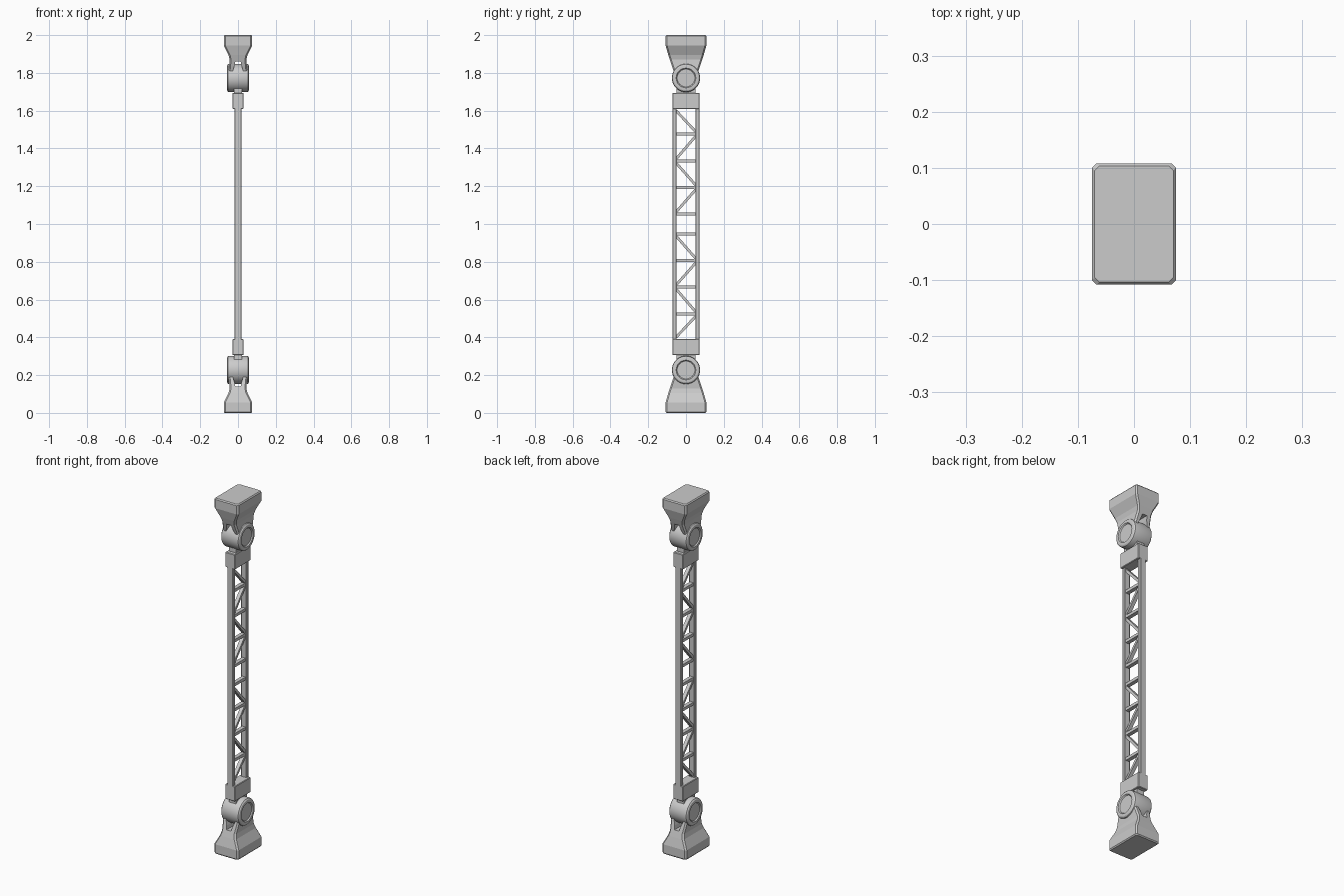
import bpy, bmesh, math
from mathutils import Matrix, Vector

cube = bpy.data.objects.get("Cube")
if cube:
    bpy.data.objects.remove(cube)

grey = bpy.data.materials.new("light grey")
grey.use_nodes = True
colour = (0.6, 0.6, 0.6, 1)
grey.diffuse_color = colour
grey.node_tree.nodes["Principled BSDF"].inputs["Base Color"].default_value = colour

# Mid-height point that the two ends mirror about
middle = bpy.data.objects.new("middle", None)
middle.location.z = 1
middle.hide_render = True
bpy.context.collection.objects.link(middle)


def make(name, bm):
    bmesh.ops.recalc_face_normals(bm, faces=bm.faces)
    mesh = bpy.data.meshes.new(name)
    bm.to_mesh(mesh)
    bm.free()
    mesh.materials.append(grey)
    ob = bpy.data.objects.new(name, mesh)
    bpy.context.collection.objects.link(ob)
    return ob


def mirror(ob, axes):
    mod = ob.modifiers.new("mirror", 'MIRROR')
    mod.use_axis = axes
    mod.mirror_object = middle
    mod.use_mirror_merge = False


def bevel(ob, width):
    mod = ob.modifiers.new("bevel", 'BEVEL')
    mod.width = width
    mod.segments = 1


def box(bm, centre, size, turn=0):
    m = Matrix.Translation(centre) @ Matrix.Rotation(turn, 4, 'X') @ Matrix.Diagonal((*size, 1))
    bmesh.ops.create_cube(bm, size=1, matrix=m)


def loft(name, sections, c=0.008):
    """Stack chamfered rectangles given as (z, half x, half y)."""
    bm = bmesh.new()
    rings = []
    for z, x, y in sections:
        outline = [(x, y - c), (x - c, y), (c - x, y), (-x, y - c),
                   (-x, c - y), (c - x, -y), (x - c, -y), (x, c - y)]
        rings.append([bm.verts.new((px, py, z)) for px, py in outline])
    for a, b in zip(rings, rings[1:]):
        for i in range(8):
            j = (i + 1) % 8
            bm.faces.new((a[i], a[j], b[j], b[i]))
    bm.faces.new(rings[0])
    bm.faces.new(rings[-1])
    return make(name, bm)


# Flared foot with a forked neck, repeated upside down at the top
foot = loft("foot", [(0, .07, .103), (.006, .075, .108), (.055, .075, .108),
                     (.105, .05, .094), (.13, .044, .086), (.19, .05, .066), (.225, .05, .05)])
slot = loft("slot_cutter", [(.14, .014, .2), (.16, .018, .2), (.19, .028, .2), (.26, .028, .2)], .001)
slot.hide_render = True
slot.hide_viewport = True
cut = foot.modifiers.new("slot", 'BOOLEAN')
cut.object = slot
cut.solver = 'EXACT'
mirror(foot, (False, False, True))

# Hinge barrel with rounded rims and recessed pin faces
PIVOT = .227
half = [(.044, .075), (.052, .073), (.057, .067), (.058, .06), (.058, .052), (.052, .047), (.052, 0)]
profile = [(-x, r) for x, r in reversed(half)] + half
bm = bmesh.new()
verts = [bm.verts.new((x, 0, PIVOT + r)) for x, r in profile]
edges = [bm.edges.new(pair) for pair in zip(verts, verts[1:])]
bmesh.ops.spin(bm, geom=verts + edges, cent=(0, 0, PIVOT), axis=(1, 0, 0),
               angle=math.tau, steps=40, use_duplicate=False)
bmesh.ops.remove_doubles(bm, verts=bm.verts, dist=1e-5)
barrel = make("hinge_barrel", bm)
bpy.context.view_layer.objects.active = barrel
barrel.select_set(True)
bpy.ops.object.shade_smooth_by_angle(angle=math.radians(30))
mirror(barrel, (False, False, True))

# Tongue joining the barrel to the end block
bm = bmesh.new()
box(bm, (0, 0, .28), (.044, .1, .06))
mirror(make("hinge_tongue", bm), (False, False, True))

# Solid block at each end of the truss
bm = bmesh.new()
box(bm, (0, 0, .348), (.06, .142, .085))
block = make("end_block", bm)
bevel(block, .003)
mirror(block, (False, False, True))

# Two long rails
bm = bmesh.new()
box(bm, (0, .061, 1), (.036, .02, 1.24))
rail = make("rail", bm)
bevel(rail, .003)
mirror(rail, (False, True, False))

# Rungs and alternating diagonal braces
rungs = [.39, .523, .666, .806, .947]
bm = bmesh.new()
for z in rungs[1:]:
    box(bm, (0, 0, z), (.022, .11, .016))
mirror(make("rungs", bm), (False, False, True))

bm = bmesh.new()
for i, (low, high) in enumerate(zip(rungs, rungs[1:])):
    side = 1 if i % 2 == 0 else -1
    a = Vector((0, -.053 * side, low + .01))
    b = Vector((0, .053 * side, high - .01))
    d = b - a
    box(bm, (a + b) / 2, (.02, d.length, .014), math.atan2(d.z, d.y))
mirror(make("diagonal_braces", bm), (False, False, True))
